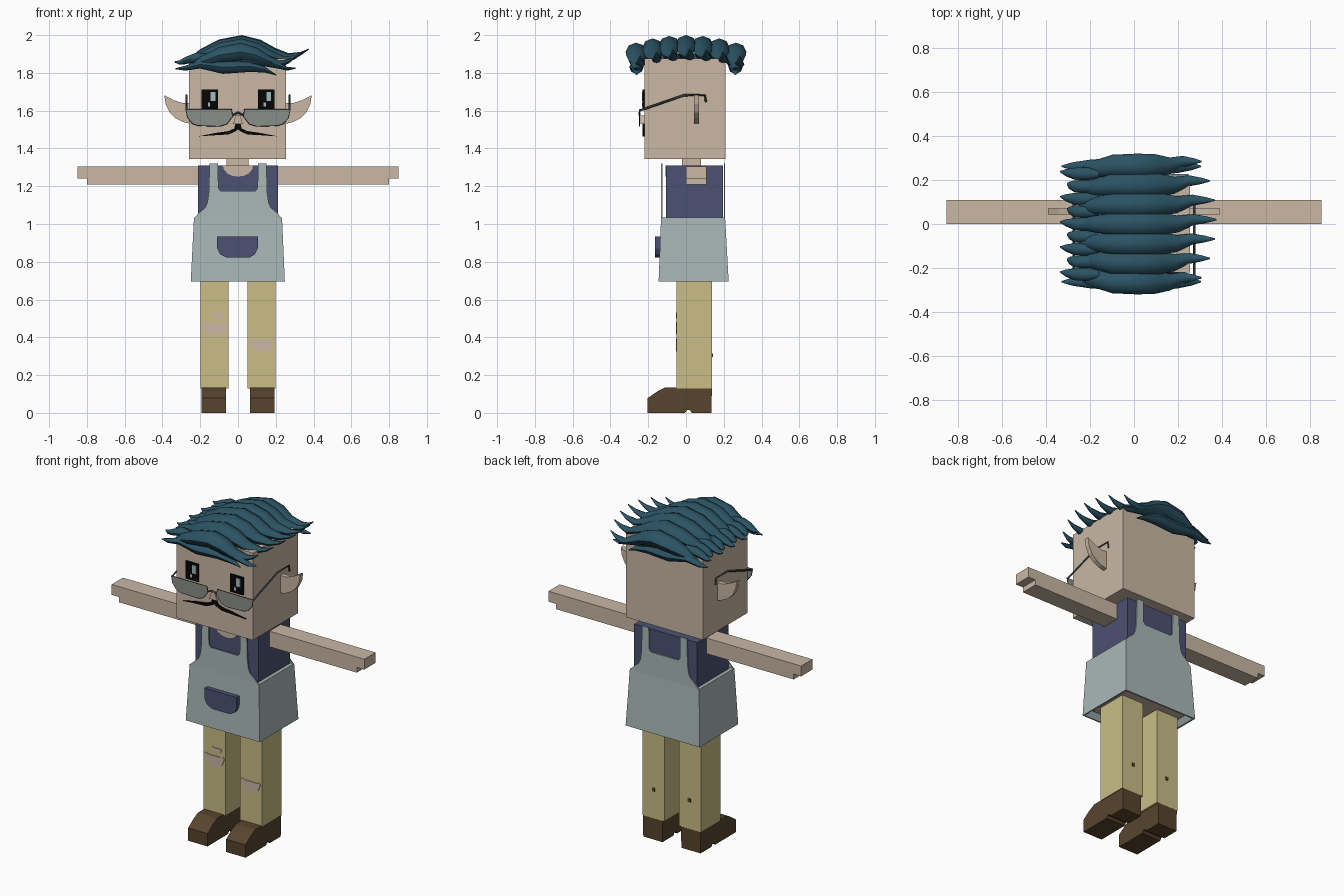
import bpy, bmesh, math
from mathutils import Vector

cube = bpy.data.objects.get("Cube")
if cube:
    bpy.data.objects.remove(cube, do_unlink=True)


def material(name, red, green, blue):
    mat = bpy.data.materials.new(name)
    mat.use_nodes = True
    colour = [(c / 255) ** 2.2 for c in (red, green, blue)] + [1]
    mat.diffuse_color = colour
    mat.node_tree.nodes["Principled BSDF"].inputs["Base Color"].default_value = colour
    return mat


SKIN = material("skin", 200, 182, 163)
HAIR = material("blue_hair", 47, 84, 100)
SHIRT = material("shirt_blue", 77, 82, 114)
APRON = material("apron_teal", 167, 183, 181)
CLOTH = material("trouser_khaki", 200, 188, 133)
LEATHER = material("shoe_brown", 88, 70, 49)
BLACK = material("black", 14, 14, 15)
SHINE = material("eye_shine", 165, 186, 188)
LENS = material("lens_grey", 136, 141, 136)
FRAME = material("frame_grey", 62, 70, 68)


def finish(name, bm, mat):
    bmesh.ops.recalc_face_normals(bm, faces=bm.faces)
    mesh = bpy.data.meshes.new(name)
    bm.to_mesh(mesh)
    bm.free()
    mesh.materials.append(mat)
    obj = bpy.data.objects.new(name, mesh)
    bpy.context.scene.collection.objects.link(obj)
    return obj


def loft(name, rings, mat):
    """Skin a row of equal rings and cap both ends."""
    bm = bmesh.new()
    rows = [[bm.verts.new(p) for p in ring] for ring in rings]
    count = len(rows[0])
    for low, high in zip(rows, rows[1:]):
        for i in range(count):
            j = (i + 1) % count
            bm.faces.new((low[i], low[j], high[j], high[i]))
    bm.faces.new(rows[0])
    bm.faces.new(rows[-1])
    return finish(name, bm, mat)


def rect(x0, x1, y0, y1, z):
    return [(x0, y0, z), (x1, y0, z), (x1, y1, z), (x0, y1, z)]


def box(name, x, y, z, mat):
    return loft(name, [rect(*x, *y, z[0]), rect(*x, *y, z[1])], mat)


def plate(name, outline, y0, y1, mat, side=1):
    """Extrude an x-z outline along y."""
    return loft(name, [[(side * x, y, z) for x, z in outline] for y in (y0, y1)], mat)


def rod(name, path, radius, mat):
    curve = bpy.data.curves.new(name, "CURVE")
    curve.dimensions = "3D"
    curve.bevel_depth = radius
    curve.bevel_resolution = 0
    curve.use_fill_caps = True
    spline = curve.splines.new("POLY")
    spline.points.add(len(path) - 1)
    for point, co in zip(spline.points, path):
        point.co = (*co, 1)
    curve.materials.append(mat)
    obj = bpy.data.objects.new(name, curve)
    bpy.context.scene.collection.objects.link(obj)


def lock(name, path):
    """Tapered hair lock; each station is x, y, z, half width, half height."""
    rings = []
    for x, y, z, wide, high in path:
        angles = [math.tau * k / 8 for k in range(8)]
        rings.append([(x, y + wide * math.cos(a), z + high * math.sin(a)) for a in angles])
    obj = loft(name, rings, HAIR)
    bpy.context.view_layer.objects.active = obj
    obj.select_set(True)
    bpy.ops.object.shade_smooth_by_angle(angle=math.radians(50))
    obj.select_set(False)


# Head, neck and body
box("head", (-.26, .255), (-.22, .21), (1.345, 1.875), SKIN)
box("neck", (-.06, .055), (-.02, .08), (1.28, 1.35), SKIN)
box("shirt", (-.212, .212), (-.105, .195), (1.0, 1.31), SHIRT)
box("hips", (-.21, .21), (-.105, .195), (.72, 1.0), SKIN)
neckline = [(.08 * math.cos(a), 1.309 - .058 * math.sin(a))
            for a in [math.pi * k / 8 for k in range(9)]]
plate("neckline", neckline, -.109, -.1, SKIN)

# Apron skirt: flared tube, hollow below
loft("apron_skirt", [
    rect(-.205, .205, -.10, .19, .74), rect(-.24, .24, -.137, .217, .695),
    rect(-.25, .248, -.145, .226, .695), rect(-.233, .233, -.132, .207, 1.035),
    rect(-.2, .2, -.1, .19, 1.035)], APRON)

# Bibs with shoulder straps, front and back
half = [(.233, 1.03), (.215, 1.05), (.2, 1.065), (.175, 1.085), (.163, 1.11),
        (.155, 1.16), (.15, 1.32), (.106, 1.32), (.104, 1.19), (.092, 1.175)]
bib = half + [(-x, z) for x, z in reversed(half)]
plate("front_bib", bib, -.132, -.125, APRON)
plate("back_bib", bib, .2, .207, APRON)

pocket = [(-.11, .935), (.105, .935), (.105, .87), (.09, .84), (.06, .822),
          (-.06, .822), (-.095, .84), (-.11, .87)]
plate("pocket", pocket, -.163, -.135, SHIRT)

# Limbs, shoes and ears on both sides
arm = [(.2, 1.21), (.8, 1.21), (.8, 1.242), (.85, 1.242), (.85, 1.305), (.2, 1.305)]
ear = [(.25, 1.64), (.29, 1.64), (.34, 1.655), (.39, 1.682), (.383, 1.635),
       (.362, 1.59), (.33, 1.56), (.29, 1.54), (.25, 1.53)]
shoe = [(.135, 0), (.137, .135), (-.11, .135), (-.15, .115), (-.203, .078),
        (-.203, 0), (-.005, 0), (.005, .014), (.022, .014), (.03, 0)]
lens = [(.03, 1.57), (.035, 1.606), (.275, 1.606), (.267, 1.565), (.24, 1.532),
        (.21, 1.522), (.1, 1.518), (.06, 1.53)]
whisker = [(.0, 1.53), (.014, 1.53), (.02, 1.505), (.05, 1.492), (.12, 1.482),
           (.21, 1.464), (.12, 1.47), (.05, 1.474), (.018, 1.488), (.0, 1.5)]
for side, word in ((-1, "right"), (1, "left")):
    plate(word + "_arm", arm, 0, .108, SKIN, side)
    plate(word + "_ear", ear, .042, .07, SKIN, side)
    box(word + "_trouser_leg", sorted((side * .05, side * .198)), (-.05, .137), (.13, .75), CLOTH)
    loft(word + "_shoe", [[(side * x, y, z) for y, z in shoe] for x in (.063, .193)], LEATHER)
    box(word + "_back_tear", (side * .12 - .009, side * .12 + .009), (.135, .142),
        (.295, .315), LEATHER)
    # Face details
    box(word + "_eye", sorted((side * .107, side * .193)), (-.229, -.22), (1.605, 1.712), BLACK)
    glint = .163 if side > 0 else -.133
    box(word + "_eye_shine", (glint - .013, glint + .013), (-.232, -.228), (1.65, 1.7), SHINE)
    box(word + "_eye_glint", (glint - .027, glint - .015), (-.232, -.228), (1.622, 1.642), SHINE)
    plate(word + "_moustache", whisker, -.229, -.22, BLACK, side)
    # Spectacles
    plate(word + "_lens", lens, -.249, -.243, LENS, side)
    rim = [(side * x, -.247, z) for x, z in lens]
    rod(word + "_rim", rim + rim[:1], .003, FRAME)
    rod(word + "_temple", [(side * .273, y, z) for y, z in
        ((-.247, 1.6), (-.01, 1.682), (.1, 1.682), (.106, 1.645))], .006, FRAME)
rod("bridge", [(-.032, -.247, 1.575), (0, -.247, 1.59), (.032, -.247, 1.575)], .005, FRAME)
plate("nose", [(-.026, 1.53), (.026, 1.53), (.012, 1.575), (-.012, 1.575)], -.24, -.22, SKIN)

# Torn knees
tear = [(-.07, .03), (-.055, .035), (-.04, .028), (.04, .028), (.06, .032), (.07, .025),
        (.055, -.015), (.035, -.036), (-.03, -.034), (-.05, -.01)]
for name, x, z, size in (("right_knee_tear", -.124, .45, 1), ("left_knee_tear", .122, .36, .95),
                         ("small_knee_tear", -.105, .515, .45)):
    plate(name, [(x + a * size, z + b * size) for a, b in tear], -.054, -.049, SKIN)

# Long swept locks: x, rise, half width, half height along one lock
SWEEP = [(-.25, -.075, .015, .012), (-.2, -.05, .032, .03), (-.1, -.012, .048, .043),
         (.02, .005, .053, .049), (.12, -.013, .05, .042), (.2, -.045, .036, .03),
         (.27, -.06, .024, .018), (.33, -.045, .014, .01), (.375, -.02, .003, .003)]
for n in range(7):
    y = (n - 3) * .088
    edge = abs(n - 3) / 3
    path = [(x * (1 - .18 * edge ** 2) if x > 0 else x,
             y * (1 - .06 * (x < -.1)) + .02 * (x > .25),
             1.946 + rise - .04 * edge ** 2, wide * 1.05, high)
            for x, rise, wide, high in SWEEP]
    lock("swept_lock", path)

# Short locks that fall to the right side
for n in range(9):
    y = (n - 4) * .057
    reach = .03 * (n % 2)
    lock("short_lock", [
        (-.16, y, 1.885, .02, .018), (-.22, y, 1.882, .03, .026),
        (-.27, y, 1.868, .027, .02), (-.31 + reach / 2, y + .005, 1.855, .016, .012),
        (-.335 + reach, y + .01, 1.858, .003, .003)])

# Fringe and nape locks hanging below the crown
for name, side in (("fringe_lock", -1), ("nape_lock", 1)):
    y = side * .262
    lock(name, [(-.33, y, 1.822, .003, .003), (-.28, y, 1.825, .018, .013),
                (-.2, y, 1.845, .03, .022), (-.08, y, 1.83, .038, .035),
                (.06, y, 1.835, .036, .03), (.14, y, 1.818, .025, .016),
                (.2, y, 1.79, .003, .003)])
    lock("side_" + name, [(0, y, 1.87, .02, .02), (.12, y, 1.868, .04, .03),
                          (.2, y, 1.845, .03, .02), (.26, y, 1.822, .018, .01),
                          (.305, y, 1.825, .003, .003)])
